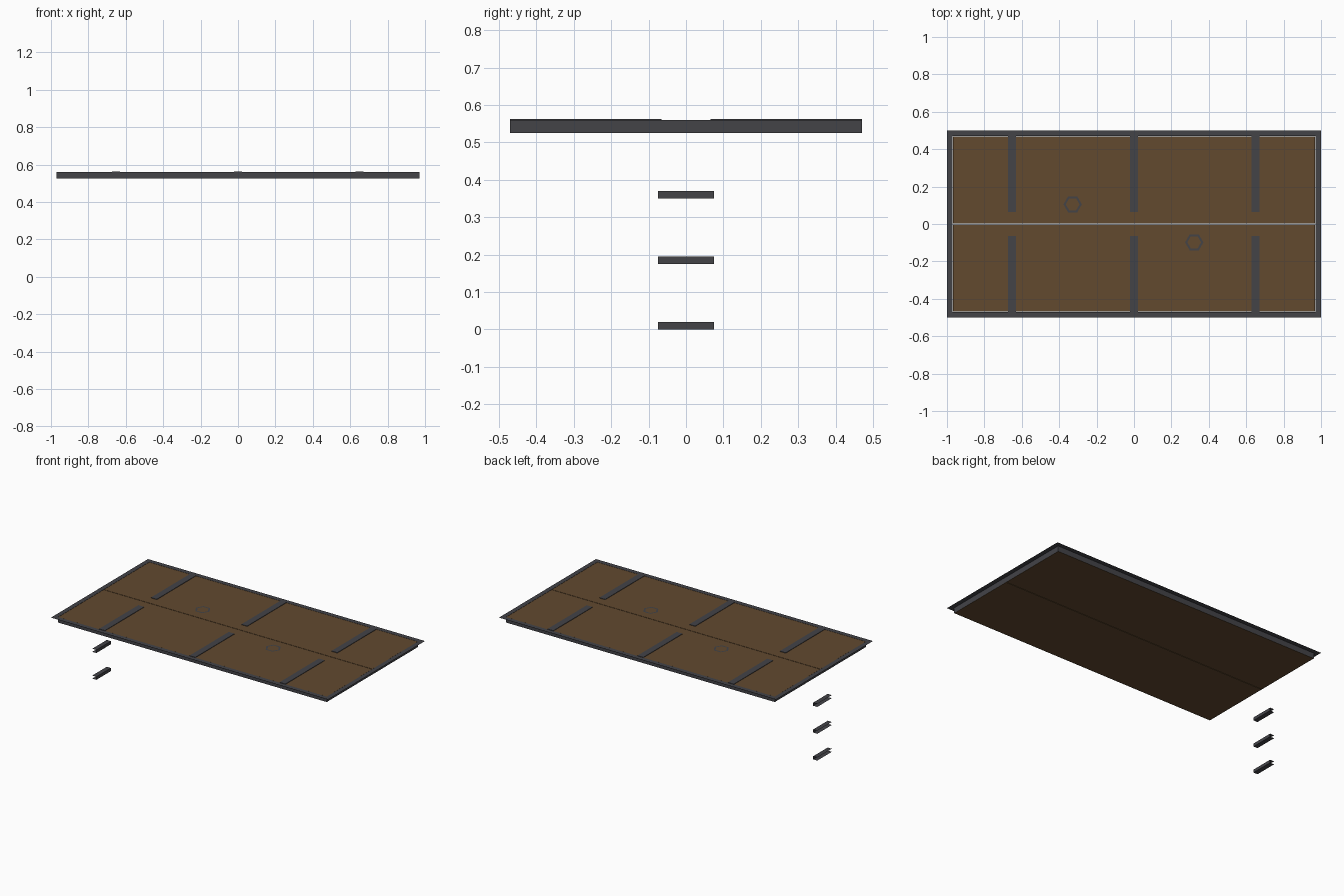
import bpy, bmesh, math

if "Cube" in bpy.data.objects:
    bpy.data.objects.remove(bpy.data.objects["Cube"])

def material(name, rgb):
    m = bpy.data.materials.new(name)
    m.diffuse_color = (*rgb, 1)
    m.use_nodes = True
    m.node_tree.nodes["Principled BSDF"].inputs["Base Color"].default_value = m.diffuse_color
    return m

STEEL = material("dark steel", (0.056, 0.056, 0.064))
WOOD = material("brown wood", (0.122, 0.067, 0.028))

def mesh_object(name, verts, faces, mat):
    me = bpy.data.meshes.new(name)
    me.from_pydata(verts, [], faces)
    me.materials.append(mat)
    ob = bpy.data.objects.new(name, me)
    bpy.context.collection.objects.link(ob)
    return ob

def box(name, x0, x1, y0, y1, z0, z1, mat):
    v = [(x, y, z) for z in (z0, z1) for x, y in ((x0, y0), (x1, y0), (x1, y1), (x0, y1))]
    f = [(3, 2, 1, 0), (4, 5, 6, 7)] + [(i, (i + 1) % 4, (i + 1) % 4 + 4, i + 4) for i in range(4)]
    return mesh_object(name, v, f, mat)

def loops(name, rings, mat):
    # skin between successive closed rings of equal point count
    n = len(rings[0])
    f = [(r * n + i, r * n + (i + 1) % n, (r + 1) * n + (i + 1) % n, (r + 1) * n + i)
         for r in range(len(rings) - 1) for i in range(n)]
    return mesh_object(name, [p for ring in rings for p in ring], f, mat)

def rect(hx, hy, z):
    return [(-hx, -hy, z), (hx, -hy, z), (hx, hy, z), (-hx, hy, z)]

BOTTOM, TOP = 0.525, 0.56

# two floor boards with a narrow seam between them
box("floor_board_front", -0.969, 0.969, -0.469, -0.0015, BOTTOM, TOP, WOOD)
box("floor_board_back", -0.969, 0.969, 0.0015, 0.469, BOTTOM, TOP, WOOD)

# sheet-metal edge: upright wall with a thin lip folded outward
loops("edge_rim", [rect(0.97, 0.47, BOTTOM), rect(0.97, 0.47, TOP + 0.0005),
                   rect(1.0, 0.5, TOP + 0.0005)], STEEL)

# raised cross straps, front and back
for i, x in enumerate((-0.653, 0.0, 0.65)):
    for side in (-1, 1):
        y0, y1 = sorted((side * 0.065, side * 0.47))
        box(f"cross_strap_{i}_{'front' if side < 0 else 'back'}",
            x - 0.021, x + 0.021, y0, y1, TOP - 0.001, TOP + 0.003, STEEL)

# hexagonal rings set into the floor
def hexagon(cx, cy, r):
    return [(cx + r * math.cos(k * math.pi / 3), cy + r * math.sin(k * math.pi / 3), TOP + 0.001)
            for k in range(6)]

for i, (cx, cy) in enumerate(((-0.328, 0.105), (0.322, -0.098))):
    loops(f"hex_ring_{i}", [hexagon(cx, cy, 0.049), hexagon(cx, cy, 0.037)], STEEL)

# ladder steps: thin open channels below the left end
for i, z in enumerate((0.0, 0.175, 0.35)):
    profile = [(-1.0, z), (-0.97, z), (-0.97, z + 0.02), (-1.0, z + 0.02)]
    v = [(x, y, h) for y in (-0.075, 0.075) for x, h in profile]
    mesh_object(f"ladder_step_{i}", v, [(k, k + 1, k + 5, k + 4) for k in range(3)], STEEL)
